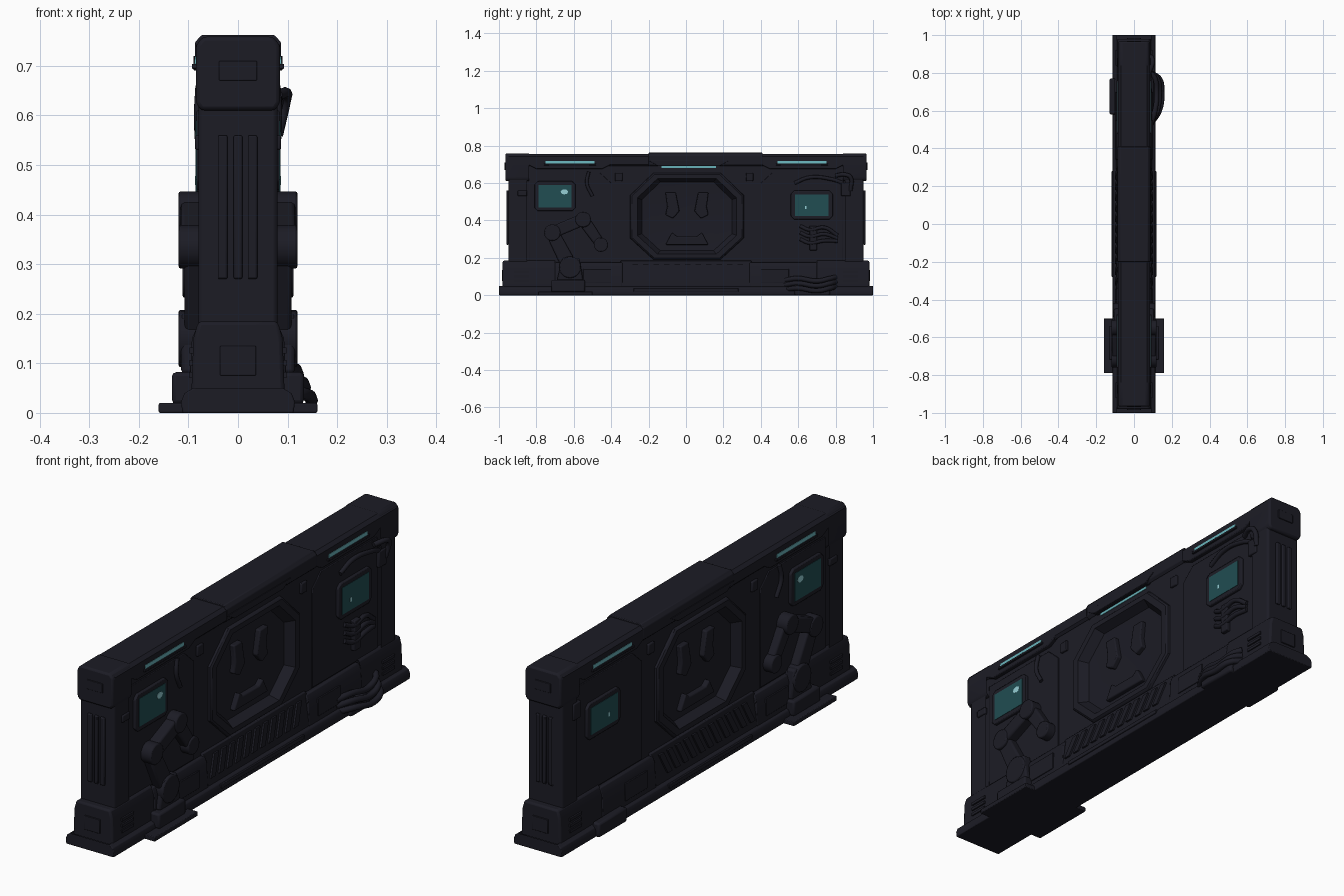
import bpy, bmesh, math
from mathutils import Vector

if "Cube" in bpy.data.objects:
    bpy.data.objects.remove(bpy.data.objects["Cube"])


def material(name, rgb):
    m = bpy.data.materials.new(name)
    m.diffuse_color = (*rgb, 1)
    m.use_nodes = True
    m.node_tree.nodes["Principled BSDF"].inputs["Base Color"].default_value = m.diffuse_color
    return m


DARK = material("dark metal", (0.0115, 0.0115, 0.0185))
GLASS = material("teal glass", (0.015, 0.074, 0.085))
LIGHT = material("cyan light", (0.14, 0.45, 0.49))
PALE = material("pale cyan", (0.30, 0.62, 0.66))


def finish(name, bm, mat, bevel=0.0, segs=2):
    bmesh.ops.recalc_face_normals(bm, faces=bm.faces)
    me = bpy.data.meshes.new(name)
    bm.to_mesh(me)
    bm.free()
    ob = bpy.data.objects.new(name, me)
    bpy.context.collection.objects.link(ob)
    me.materials.append(mat)
    if bevel:
        mod = ob.modifiers.new("bevel", 'BEVEL')
        mod.width, mod.segments, mod.limit_method = bevel, segs, 'ANGLE'
    bpy.context.view_layer.objects.active = ob
    ob.select_set(True)
    bpy.ops.object.shade_smooth_by_angle(angle=math.radians(35))
    ob.select_set(False)
    return ob


def loft(name, loops, mat=DARK, bevel=0.0, cap=True, skip=()):
    """Skin equal-length point loops; the first cap and chosen strips can be left open."""
    bm = bmesh.new()
    rows = [[bm.verts.new(p) for p in lp] for lp in loops]
    n = len(rows[0])
    for a, b in zip(rows, rows[1:]):
        for i in range(n):
            if i not in skip:
                j = (i + 1) % n
                bm.faces.new((a[i], a[j], b[j], b[i]))
    if cap:
        bm.faces.new(rows[0])
    bm.faces.new(rows[-1])
    return finish(name, bm, mat, bevel)


def prism(name, pts, x0, x1, mat=DARK, bevel=0.0):
    """Outline in y,z pushed along x; the side buried in the wall stays open."""
    return loft(name, [[(x, y, z) for y, z in pts] for x in (x0, x1)], mat, bevel, cap=x0 * x1 < 0)


def beam(name, pts, y0, y1, bevel=0.0, cap=True, top=True, bottom=True):
    """Half outline in x,z mirrored across x = 0 and pushed along y."""
    full = pts + [(-x, z) for x, z in reversed(pts)]
    n = len(pts)
    skip = ([] if top else [n - 1]) + ([] if bottom else [2 * n - 1])
    return loft(name, [[(x, y, z) for x, z in full] for y in (y0, y1)], DARK, bevel, cap, skip)


def box(name, x, y, z, mat=DARK, bevel=0.004):
    return prism(name, [(y[0], z[0]), (y[1], z[0]), (y[1], z[1]), (y[0], z[1])], x[0], x[1], mat, bevel)


def disc(name, s, y, z, r, x0, x1, n=20):
    pts = [(y + r * math.cos(2 * math.pi * i / n), z + r * math.sin(2 * math.pi * i / n)) for i in range(n)]
    return prism(name, pts, s * x0, s * x1, DARK, 0.005)


def link(name, s, a, b, w0, w1, x0, x1):
    """Tapered arm segment from a to b in the y,z plane."""
    a, b = Vector(a), Vector(b)
    d = (b - a).normalized()
    n = Vector((-d.y, d.x))
    prism(name, [tuple(p) for p in (a - n * w0, b - n * w1, b + n * w1, a + n * w0)], s * x0, s * x1, DARK, 0.008)


def pipe(name, pts, r):
    cu = bpy.data.curves.new(name, 'CURVE')
    cu.dimensions, cu.bevel_depth, cu.bevel_resolution, cu.use_fill_caps = '3D', r, 2, True
    cu.resolution_u = 6
    sp = cu.splines.new('BEZIER')
    sp.bezier_points.add(len(pts) - 1)
    for bp, p in zip(sp.bezier_points, pts):
        bp.co = p
        bp.handle_left_type = bp.handle_right_type = 'AUTO'
    ob = bpy.data.objects.new(name, cu)
    bpy.context.collection.objects.link(ob)
    cu.materials.append(DARK)


def octagon(k, x):
    h = [(0.18, 0.235), (0.305, 0.115), (0.305, -0.115), (0.18, -0.23)]
    pts = h + [(-y, z) for y, z in reversed(h)]
    return [(x, 0.005 + y * k, 0.42 + z * k) for y, z in pts]


# Foot and top cap along the whole wall
beam("foot", [(0.112, 0.0), (0.115, 0.022), (0.108, 0.04), (0.09, 0.05)], -1.0, 1.0, 0.003, top=False)
beam("top_cap", [(0.075, 0.69), (0.085, 0.70), (0.085, 0.742), (0.07, 0.755)], -0.95, 0.95, bottom=False)
beam("top_cap_middle", [(0.078, 0.69), (0.087, 0.70), (0.087, 0.747), (0.074, 0.762)], -0.2, 0.41, 0.003, bottom=False)

# End pillars
for e in (-1, 1):
    tag = "front" if e < 0 else "back"
    beam(tag + "_pillar_head", [(0.075, 0.61), (0.085, 0.625), (0.085, 0.742), (0.07, 0.759)], e * 0.84, e * 0.966, 0.008, cap=False)
    beam(tag + "_pillar", [(0.08, 0.18), (0.08, 0.62)], e * 0.85, e * 0.95, 0.008, False, False, False)
    beam(tag + "_pillar_base", [(0.094, 0.04), (0.09, 0.15), (0.08, 0.185)], e * 0.70, e * 0.98, 0.008, False, True, False)
    box(tag + "_head_plate", (-0.038, 0.038), (e * 0.964, e * 0.97), (0.67, 0.71), bevel=0.002)
    box(tag + "_base_plate", (-0.036, 0.036), (e * 0.978, e * 0.985), (0.075, 0.135), bevel=0.002)
    for x in (-0.03, 0.0, 0.03):
        box(tag + "_end_rib", (x - 0.009, x + 0.009), (e * 0.948, e * 0.96), (0.27, 0.56))

for s in (1, -1):
    side = "right_" if s > 0 else "left_"
    X = lambda a, b: (s * a, s * b)

    # Wall skin around the octagon, with raised outer plates
    for e in (-1, 1):
        half = [(0.90, 0.03), (0.90, 0.70), (0, 0.70), (0, 0.64), (0.175, 0.64), (0.285, 0.53),
                (0.285, 0.31), (0.175, 0.20), (0, 0.20), (0, 0.03)]
        prism(side + "wall_skin", [(e * y, z) for y, z in half], s * 0.06, s * 0.067)
        prism(side + "raised_plate", [(e * y, z) for y, z in
              [(0.40, 0.18), (0.84, 0.18), (0.84, 0.655), (0.46, 0.655), (0.40, 0.60)]], s * 0.066, s * 0.072, DARK, 0.002)
        # Light housing under the cap, light strip and the lip below it
        prism(side + "light_housing", [(e * y, z) for y, z in
              [(0.40, 0.74), (0.40, 0.70), (0.45, 0.675), (0.80, 0.675), (0.85, 0.70), (0.85, 0.74)]],
              s * 0.066, s * 0.085, DARK, 0.004)
        wedge = [(0.084, 0.703), (0.0885, 0.703), (0.0865, 0.719), (0.084, 0.719)]
        loft(side + "light_strip", [[(s * x, e * y, z) for x, z in wedge] for y in (0.49, 0.75)], LIGHT)
        box(side + "light_lip", X(0.083, 0.093), sorted((e * 0.48, e * 0.76)), (0.694, 0.704), bevel=0.002)
        # Plinth with raised panel and vents
        sec = [(0.08, 0.04), (0.098, 0.04), (0.093, 0.15), (0.082, 0.175), (0.066, 0.175)]
        loft(side + "plinth", [[(s * x, e * y, z) for x, z in sec] for y in (0.34, 0.70)], DARK, 0.004, True, (0, 4))
        box(side + "plinth_panel", X(0.092, 0.10), sorted((e * 0.40, e * 0.55)), (0.065, 0.14), bevel=0.002)
        for i in range(3):
            box(side + "plinth_vent", X(0.09, 0.098), sorted((e * 0.84, e * 0.92)), (0.07 + i * 0.025, 0.082 + i * 0.025), bevel=0)

    # Octagon frame with sunken centre and three relief blocks
    prof = [(1.0, 0.064), (0.99, 0.076), (0.965, 0.082), (0.87, 0.082), (0.79, 0.044), (0.60, 0.038)]
    loft(side + "octagon_frame", [octagon(k, s * x) for k, x in prof], cap=False)
    for e in (-1, 1):
        prism(side + "relief_block", [(0.005 + e * y, z) for y, z in
              [(0.04, 0.45), (0.075, 0.41), (0.115, 0.43), (0.105, 0.475), (0.115, 0.55), (0.06, 0.55)]],
              s * 0.037, s * 0.060, DARK, 0.005)
    prism(side + "relief_base", [(-0.11, 0.27), (0.12, 0.27), (0.085, 0.335), (0.06, 0.315), (-0.05, 0.315), (-0.075, 0.335)],
          s * 0.037, s * 0.060, DARK, 0.005)

    # Centre light tucked under its bracket
    prism(side + "centre_bracket", [(-0.20, 0.72), (-0.15, 0.691), (0.18, 0.691), (0.23, 0.72)], s * 0.066, s * 0.09, DARK, 0.002)
    box(side + "centre_light", X(0.066, 0.07), (-0.13, 0.16), (0.680, 0.692), LIGHT, 0)
    for y in (-0.36, 0.34):
        box(side + "small_latch", X(0.065, 0.077), (y - 0.02, y + 0.02), (0.61, 0.655))

    # Slanted hazard panel at the foot
    sec = [(0.08, 0.04), (0.096, 0.04), (0.096, 0.06), (0.078, 0.185), (0.06, 0.185)]
    loft(side + "hazard_panel", [[(s * x, y, z) for x, z in sec] for y in (-0.35, 0.35)], DARK, 0.003, True, (0, 4))
    for i in range(11):
        y = -0.325 + i * 0.056
        quad = [(0.0934, y, 0.078), (0.0934, y + 0.03, 0.078), (0.0809, y + 0.07, 0.165), (0.0809, y + 0.04, 0.165)]
        loft(side + "hazard_bar", [[(s * (x + d), yy, z) for x, yy, z in quad] for d in (-0.002, 0.008)], cap=False)
    box(side + "foot_strip", X(0.11, 0.118), (-0.28, 0.28), (0.02, 0.038), bevel=0.002)

    # Screens
    for nm, y0, y1, z0, z1 in (("front", -0.81, -0.59, 0.45, 0.61), ("back", 0.56, 0.785, 0.405, 0.56)):
        c = 0.018
        prism(side + nm + "_screen_frame", [(y0 + c, z0), (y1 - c, z0), (y1, z0 + c), (y1, z1 - c), (y1 - c, z1),
              (y0 + c, z1), (y0, z1 - c), (y0, z0 + c)], s * 0.07, s * 0.084, DARK, 0.004)
        box(side + nm + "_screen_glass", X(0.083, 0.0855), (y0 + 0.022, y1 - 0.022), (z0 + 0.02, z1 - 0.02), GLASS, 0)
    prism(side + "screen_spot", [(-0.65 + 0.02 * math.cos(a), 0.553 + 0.014 * math.sin(a)) for a in
          [i * math.pi / 4 for i in range(8)]], s * 0.085, s * 0.0865, PALE)
    box(side + "screen_tick", X(0.085, 0.0865), (0.635, 0.645), (0.46, 0.478), PALE, 0)

    # Robot arm on its own foot plate
    box(side + "arm_foot_plate", X(0.10, 0.16), (-0.79, -0.50), (0.0, 0.02), bevel=0.003)
    box(side + "arm_base", X(0.09, 0.133), (-0.72, -0.54), (0.018, 0.082), bevel=0.008)
    J = [(-0.62, 0.15), (-0.715, 0.335), (-0.55, 0.405), (-0.455, 0.27)]
    prism(side + "arm_pedestal", [(-0.69, 0.08), (-0.55, 0.08), (-0.57, 0.20), (-0.66, 0.20)], s * 0.08, s * 0.115, DARK, 0.008)
    link(side + "lower_arm", s, J[0], J[1], 0.042, 0.034, 0.071, 0.108)
    link(side + "upper_arm", s, J[1], J[2], 0.032, 0.032, 0.071, 0.116)
    link(side + "fore_arm", s, J[2], J[3], 0.032, 0.026, 0.071, 0.106)
    for (y, z), r, x in zip(J, (0.058, 0.044, 0.042, 0.038), (0.12, 0.12, 0.12, 0.112)):
        disc(side + "arm_joint", s, y, z, r, 0.07, x)
    pipe(side + "arm_cable", [(s * 0.077, -0.50, 0.53), (s * 0.08, -0.53, 0.60), (s * 0.077, -0.52, 0.66)], 0.009)

    # Small parts at the ends
    box(side + "pillar_bracket", X(0.07, 0.087), (0.83, 0.88), (0.53, 0.60))
    box(side + "foot_clamp", X(0.10, 0.13), (0.58, 0.77), (0.0, 0.06), bevel=0.008)
    box(side + "pillar_strap", X(0.075, 0.087), (-0.90, -0.85), (0.53, 0.56))

# Cables, hose bundle and hook found only on the right side
for i, z in enumerate((0.35, 0.315, 0.28)):
    pipe("wall_cable", [(0.074, 0.61, z + 0.02), (0.082, 0.66, z), (0.083, 0.74, z + 0.012), (0.074, 0.81, z - 0.03 + i * 0.02)], 0.010)
box("cable_clamp", (0.071, 0.09), (0.66, 0.70), (0.24, 0.37))
pipe("upper_pipe", [(0.075, 0.58, 0.60), (0.079, 0.66, 0.63), (0.081, 0.78, 0.62), (0.075, 0.84, 0.60)], 0.010)
for i in range(3):
    z = 0.03 + i * 0.026
    pipe("hose", [(0.09, 0.53, z), (0.135 - i * 0.012, 0.60, z + 0.008), (0.148 - i * 0.014, 0.70, z - 0.006),
                  (0.135 - i * 0.012, 0.77, z + 0.008), (0.09, 0.80, z + 0.015)], 0.013)
pipe("hook", [(0.08, 0.80, 0.64), (0.098, 0.85, 0.645), (0.096, 0.88, 0.63), (0.08, 0.88, 0.56)], 0.011)
